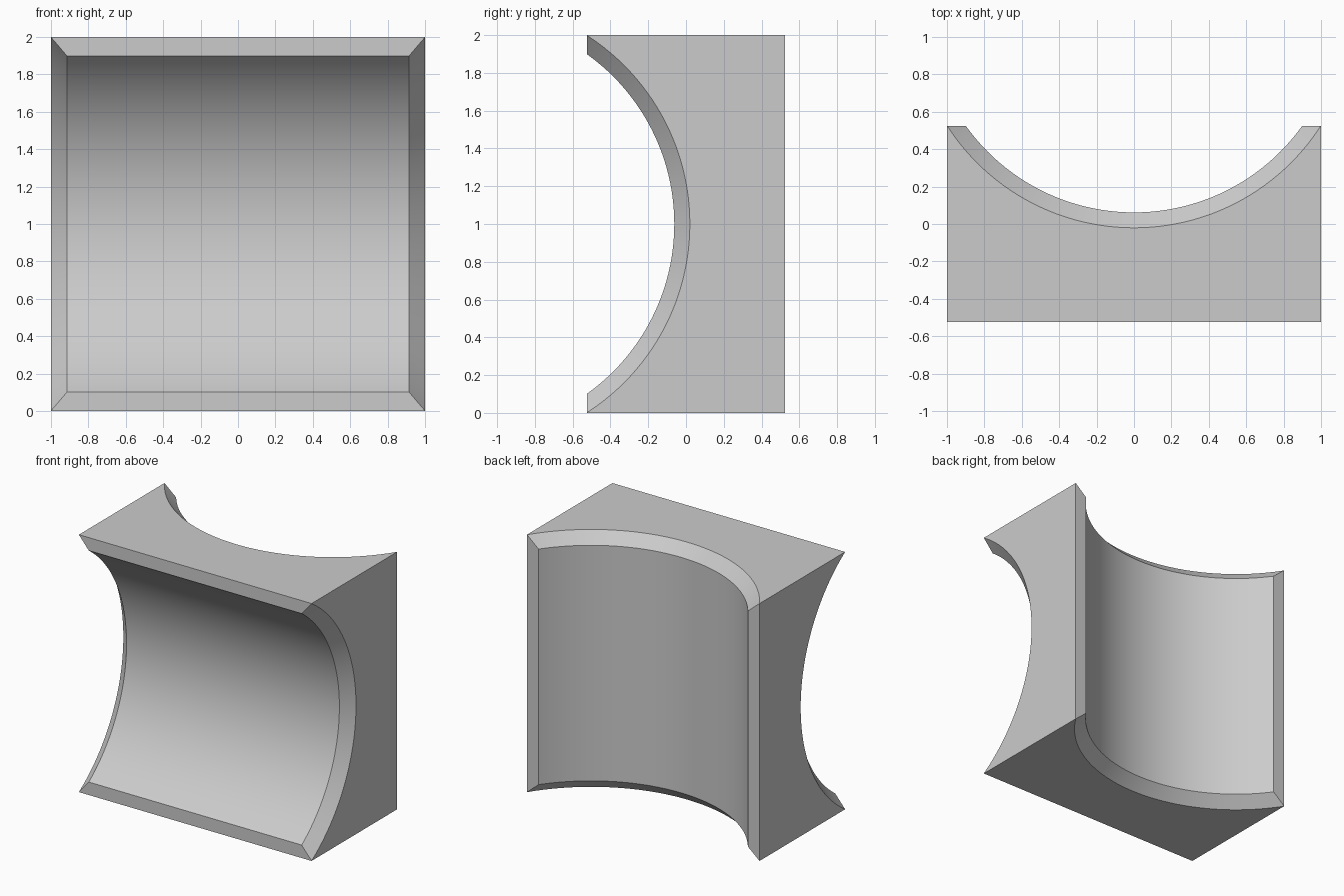
import bpy, bmesh
from math import radians, tau
from mathutils import Matrix

default = bpy.data.objects.get("Cube")
if default:
    bpy.data.objects.remove(default, do_unlink=True)

DEPTH = 1.05      # block size along y
AXIS = 1.167      # distance of each hollow's axis from the centre
RADIUS = 1.105    # hollow radius
LIP = 0.915       # where the flared rim starts along the axis
FLARE = 0.97      # rim slope
REACH = 1.2       # cutter half length, past the block

grey = bpy.data.materials.new("light grey")
grey.use_nodes = True
grey.diffuse_color = (0.6, 0.6, 0.6, 1)
grey.node_tree.nodes["Principled BSDF"].inputs["Base Color"].default_value = grey.diffuse_color


def make_object(name, bm):
    mesh = bpy.data.meshes.new(name)
    bm.to_mesh(mesh)
    bm.free()
    mesh.materials.append(grey)
    obj = bpy.data.objects.new(name, mesh)
    bpy.context.collection.objects.link(obj)
    return obj


def make_cutter(name, matrix):
    """Cylinder with flared ends, turned from a profile."""
    wide = RADIUS + (REACH - LIP) * FLARE
    profile = [(0, -REACH), (wide, -REACH), (RADIUS, -LIP),
               (RADIUS, LIP), (wide, REACH), (0, REACH)]
    bm = bmesh.new()
    verts = [bm.verts.new((r, 0, h)) for r, h in profile]
    edges = [bm.edges.new(pair) for pair in zip(verts, verts[1:])]
    bmesh.ops.spin(bm, geom=verts + edges, cent=(0, 0, 0), axis=(0, 0, 1),
                   angle=tau, steps=160)
    bmesh.ops.remove_doubles(bm, verts=bm.verts, dist=0.0001)
    bmesh.ops.recalc_face_normals(bm, faces=bm.faces)
    bm.transform(matrix)
    cutter = make_object(name, bm)
    cutter.hide_render = True
    return cutter


# Solid block
bm = bmesh.new()
bmesh.ops.create_cube(bm, size=2)
bm.transform(Matrix.Translation((0, 0, 1)) @ Matrix.Diagonal((1, DEPTH / 2, 1, 1)))
block = make_object("hollowed_block", bm)

# Front hollow runs sideways, back hollow runs upright
cutters = [
    make_cutter("front_hollow_cutter",
                Matrix.Translation((0, -AXIS, 1)) @ Matrix.Rotation(radians(90), 4, "Y")),
    make_cutter("back_hollow_cutter", Matrix.Translation((0, AXIS, 1))),
]

bpy.ops.object.select_all(action="DESELECT")
block.select_set(True)
bpy.context.view_layer.objects.active = block
for cutter in cutters:
    cut = block.modifiers.new(cutter.name, "BOOLEAN")
    cut.operation = "DIFFERENCE"
    cut.solver = "EXACT"
    cut.object = cutter
    bpy.ops.object.modifier_apply(modifier=cut.name)
for cutter in cutters:
    bpy.data.objects.remove(cutter, do_unlink=True)

# Smooth hollows with crisp rims
bpy.ops.object.shade_smooth_by_angle(angle=radians(30))
